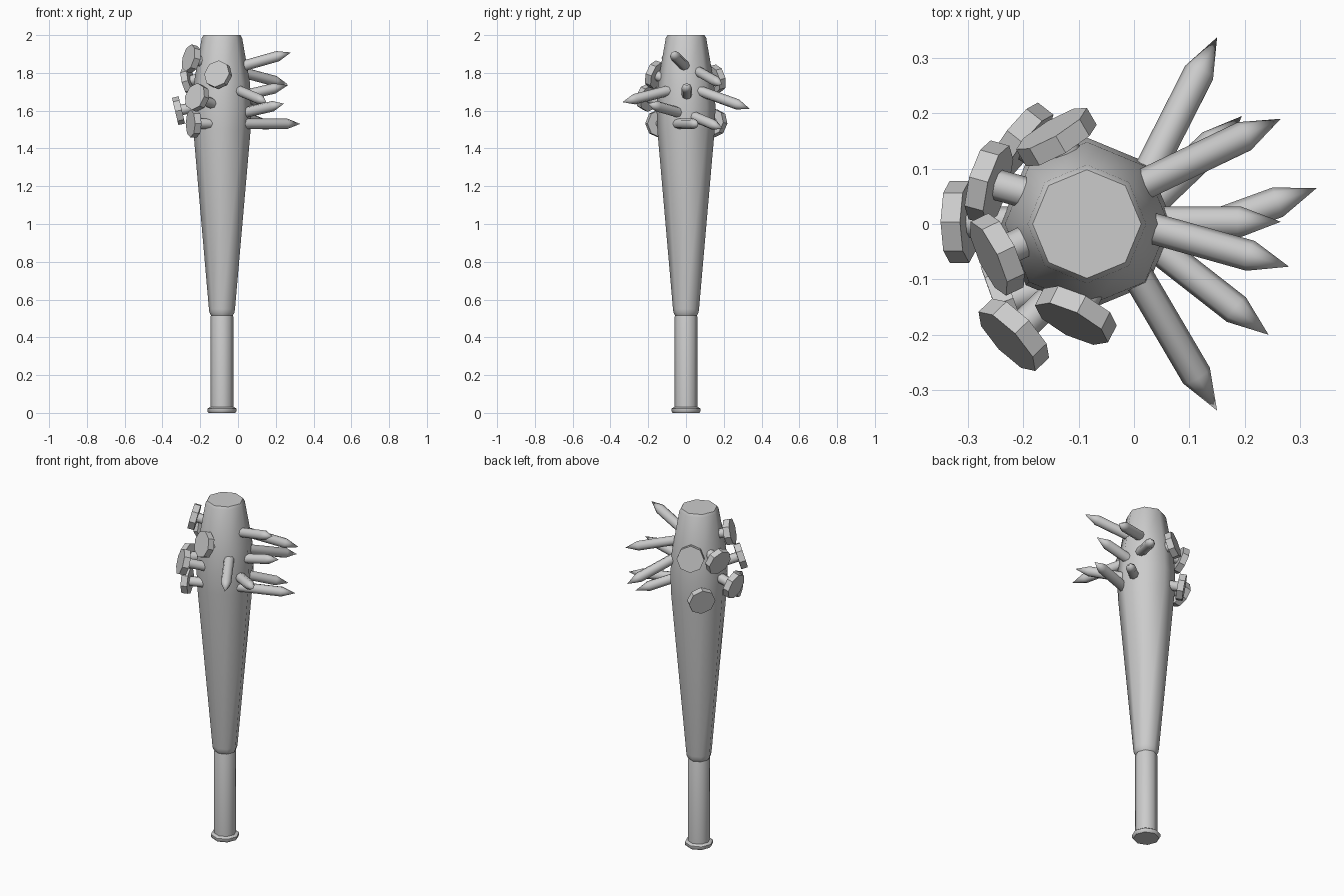
import bpy, bmesh, math
from mathutils import Vector

if "Cube" in bpy.data.objects:
    bpy.data.objects.remove(bpy.data.objects["Cube"])

SIDES = 8


def lathe(name, profile, start, direction, angle):
    """Capped eight-sided solid of (distance, radius) rings along an axis."""
    axis = Vector(direction).normalized()
    if abs(axis.z) > 0.99:
        u = Vector((1, 0, 0))
    else:
        u = Vector((0, 0, 1)).cross(axis).normalized()
    v = axis.cross(u)
    bm = bmesh.new()
    rings = []
    for dist, r in profile:
        centre = Vector(start) + axis * dist
        if r == 0:
            rings.append([bm.verts.new(centre)] * SIDES)
            continue
        ring = []
        for i in range(SIDES):
            a = 2 * math.pi * i / SIDES
            ring.append(bm.verts.new(centre + (u * math.cos(a) + v * math.sin(a)) * r))
        rings.append(ring)
    for a, b in zip(rings, rings[1:]):
        for i in range(SIDES):
            j = (i + 1) % SIDES
            quad = list(dict.fromkeys((a[i], a[j], b[j], b[i])))
            bm.faces.new(quad)
    bm.faces.new(rings[0][::-1])
    if profile[-1][1] > 0:
        bm.faces.new(rings[-1])
    bmesh.ops.recalc_face_normals(bm, faces=bm.faces)
    mesh = bpy.data.meshes.new(name)
    bm.to_mesh(mesh)
    bm.free()
    obj = bpy.data.objects.new(name, mesh)
    bpy.context.collection.objects.link(obj)
    bpy.ops.object.select_all(action='DESELECT')
    obj.select_set(True)
    bpy.context.view_layer.objects.active = obj
    if angle:
        bpy.ops.object.shade_smooth_by_angle(angle=math.radians(angle))
    return obj


# Bat: end knob, grip and tapered barrel
foot = (-0.085, 0, 0)
up = (0, 0, 1)
lathe("knob", [(0, 0.07), (0.008, 0.077), (0.022, 0.077), (0.03, 0.065)], foot, up, 46)
lathe("grip", [(0.025, 0.06), (0.51, 0.06), (0.525, 0.055)], foot, up, 46)
lathe("barrel", [(0.515, 0.057), (0.53, 0.066), (0.55, 0.069), (1.5, 0.152),
                 (1.62, 0.156), (1.75, 0.148), (1.985, 0.107), (2.0, 0.098)], foot, up, 46)

# Nails driven through the barrel: (head centre, point)
nails = [
    ((-0.262, 0.075, 1.755), (0.28, -0.077, 1.908)),
    ((-0.247, -0.055, 1.875), (0.265, 0.19, 1.738)),
    ((-0.315, 0.004, 1.6), (0.265, 0.004, 1.735)),
    ((-0.235, -0.14, 1.532), (0.33, 0.065, 1.53)),
    ((-0.217, -0.2, 1.67), (0.195, 0.195, 1.505)),
    ((-0.205, 0.15, 1.535), (0.243, -0.2, 1.637)),
    ((-0.14, 0.157, 1.768), (0.15, -0.337, 1.645)),
    ((-0.105, -0.165, 1.79), (0.15, 0.337, 1.61)),
]
for n, (head, tip) in enumerate(nails, 1):
    head, tip = Vector(head), Vector(tip)
    d = tip - head
    length = d.length
    lathe(f"nail_head_{n}", [(-0.018, 0.074), (0.018, 0.074)], head, d, 0)
    lathe(f"nail_shaft_{n}", [(0.01, 0.028), (length - 0.075, 0.028), (length, 0)], head, d, 46)
